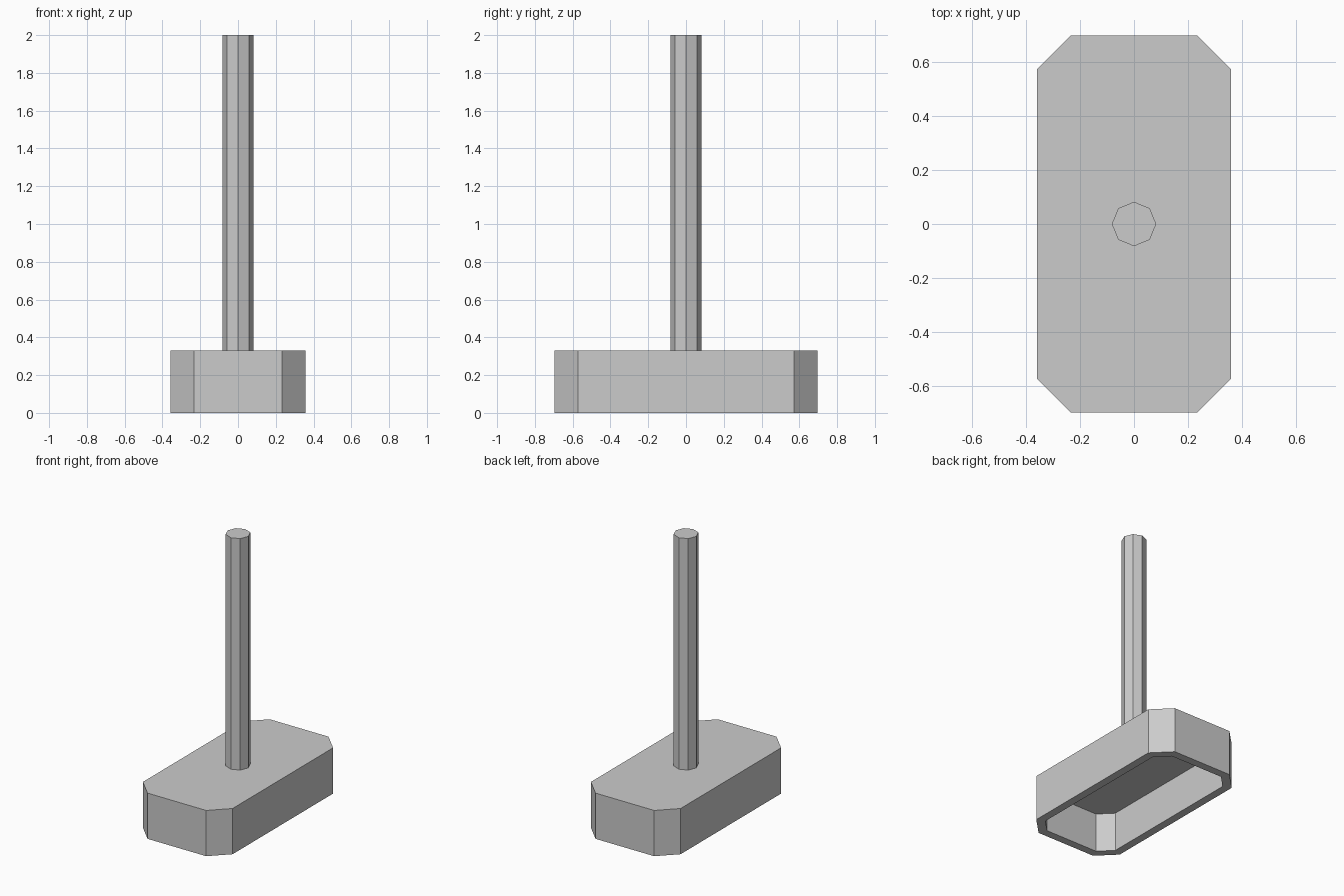
import bpy, bmesh

if "Cube" in bpy.data.objects:
    bpy.data.objects.remove(bpy.data.objects["Cube"])

grey = bpy.data.materials.new("plain grey")
grey.diffuse_color = (0.6, 0.6, 0.6, 1)
grey.use_nodes = True
grey.node_tree.nodes["Principled BSDF"].inputs["Base Color"].default_value = grey.diffuse_color


def finish(bm, name):
    bmesh.ops.recalc_face_normals(bm, faces=bm.faces[:])
    mesh = bpy.data.meshes.new(name)
    bm.to_mesh(mesh)
    bm.free()
    mesh.materials.append(grey)
    obj = bpy.data.objects.new(name, mesh)
    bpy.context.collection.objects.link(obj)
    return obj


def octagon(bm, hx, hy, cut, z):
    pts = [(hx, -hy + cut), (hx, hy - cut), (hx - cut, hy), (-hx + cut, hy),
           (-hx, hy - cut), (-hx, -hy + cut), (-hx + cut, -hy), (hx - cut, -hy)]
    return [bm.verts.new((x, y, z)) for x, y in pts]


# Hammer head: chamfered block, hollow and open underneath
HX, HY, CUT, H, T = 0.358, 0.697, 0.124, 0.33, 0.058
inner = (HX - T, HY - T, CUT - T * 0.586)
bm = bmesh.new()
rings = [octagon(bm, HX, HY, CUT, H), octagon(bm, HX, HY, CUT, 0),
         octagon(bm, *inner, 0), octagon(bm, *inner, H - T + 0.01)]
bm.faces.new(rings[0])
bm.faces.new(rings[-1])
for a, b in zip(rings, rings[1:]):
    for i in range(8):
        j = (i + 1) % 8
        bm.faces.new((a[i], a[j], b[j], b[i]))
finish(bm, "hollow_head")

# Handle: eight-sided rod with corners on the axes
bm = bmesh.new()
bottom, top = H - 0.02, 2.0
bmesh.ops.create_cone(bm, cap_ends=True, segments=8, radius1=0.082,
                      radius2=0.082, depth=top - bottom)
bmesh.ops.translate(bm, verts=bm.verts[:], vec=(0, 0, (top + bottom) / 2))
finish(bm, "handle")
